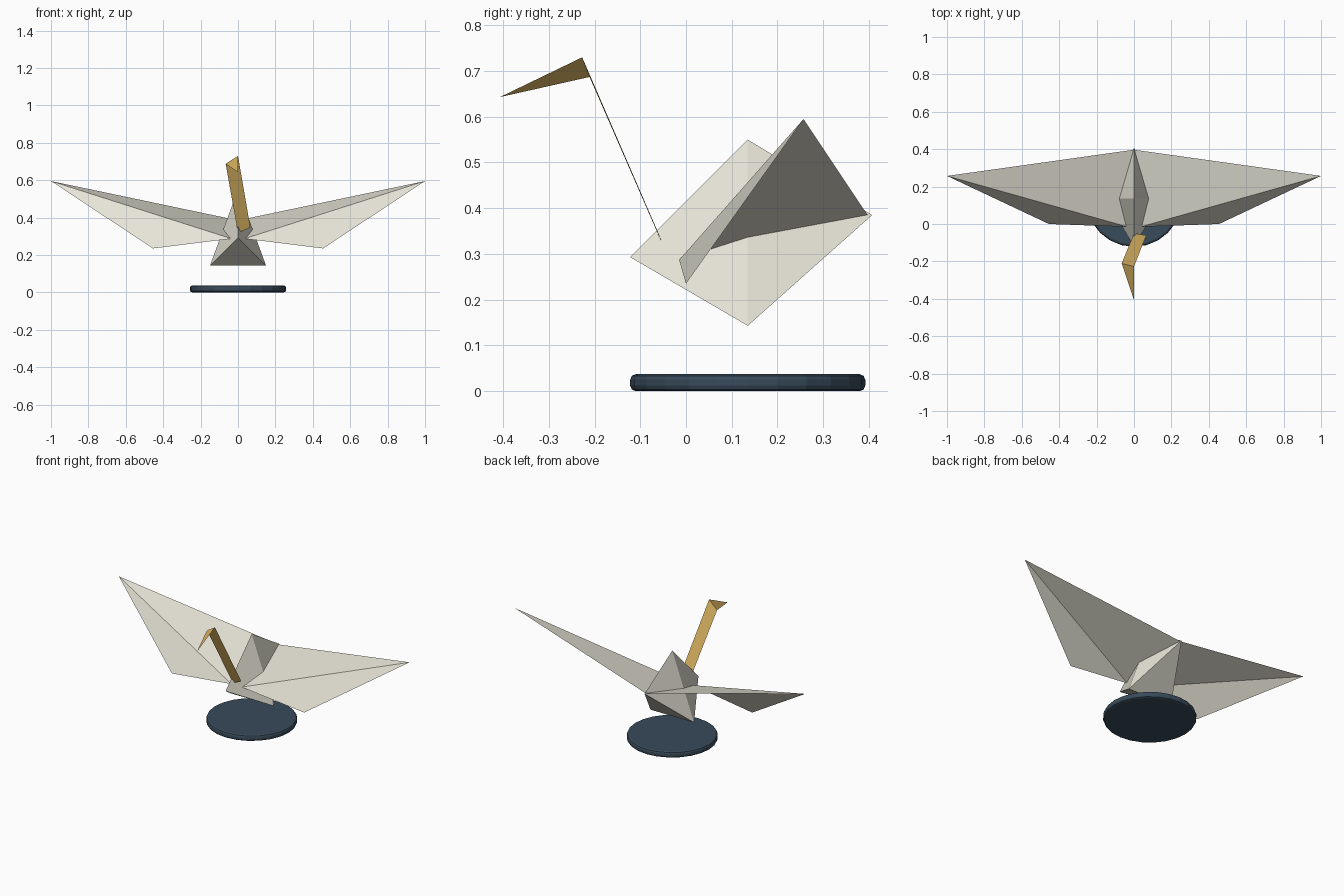
import bpy
import bmesh
from mathutils import Vector

if "Cube" in bpy.data.objects:
    bpy.data.objects.remove(bpy.data.objects["Cube"])


def material(name, rgb):
    m = bpy.data.materials.new(name)
    m.diffuse_color = (*rgb, 1)
    m.use_nodes = True
    m.node_tree.nodes["Principled BSDF"].inputs["Base Color"].default_value = m.diffuse_color
    return m


paper = material("ivory paper", (0.80, 0.78, 0.68))
gold = material("gold paper", (0.70, 0.45, 0.12))
slate = material("slate blue", (0.040, 0.070, 0.105))


def folded(name, points, faces, mat, closed=False):
    """Flat-faced folded paper part from a few corner points."""
    mesh = bpy.data.meshes.new(name)
    mesh.from_pydata([Vector(p) for p in points], [], faces)
    if closed:
        bm = bmesh.new()
        bm.from_mesh(mesh)
        bmesh.ops.recalc_face_normals(bm, faces=bm.faces)
        bm.to_mesh(mesh)
        bm.free()
    mesh.materials.append(mat)
    obj = bpy.data.objects.new(name, mesh)
    bpy.context.collection.objects.link(obj)
    return obj


# Round stand with a softened rim
bpy.ops.mesh.primitive_cylinder_add(vertices=24, radius=0.257, depth=0.037,
                                    location=(0, 0.135, 0.0185))
stand = bpy.context.object
stand.name = "stand"
stand.data.materials.append(slate)
bevel = stand.modifiers.new("rim", 'BEVEL')
bevel.width = 0.012
bevel.segments = 2
bevel.limit_method = 'ANGLE'

# Body: triangular middle section drawn out to a front and a back point
ring = [(0, 0.135, 0.55), (-0.15, 0.135, 0.143), (0.15, 0.135, 0.143)]
ends = [(0, -0.122, 0.293), (0, 0.407, 0.385)]
folded("body", ring + ends,
       [(i, (i + 1) % 3, e) for e in (3, 4) for i in range(3)], paper, True)

# Wings: one large sheet and one folded-down front flap, mirrored
for side, label in ((1, "right"), (-1, "left")):
    root = (0.035 * side, -0.015, 0.287)
    back = (0, 0.397, 0.385)
    tip = (side, 0.257, 0.595)
    flap = (0.455 * side, 0.0, 0.235)
    faces = [(0, 2, 1), (0, 3, 2)]
    if side < 0:
        faces = [f[::-1] for f in faces]
    folded(label + "_wing", [root, back, tip, flap], faces, paper)

# Neck strip and pointed head folded forward from its top edge
neck_low, neck_side = (0, -0.05, 0.318), (0.066, -0.061, 0.347)
head_top, head_side = (0, -0.227, 0.73), (-0.066, -0.211, 0.687)
folded("neck", [neck_low, neck_side, head_top, head_side],
       [(0, 1, 2, 3)], gold)
folded("head", [head_top, head_side, (0, -0.407, 0.643)], [(0, 1, 2)], gold)
